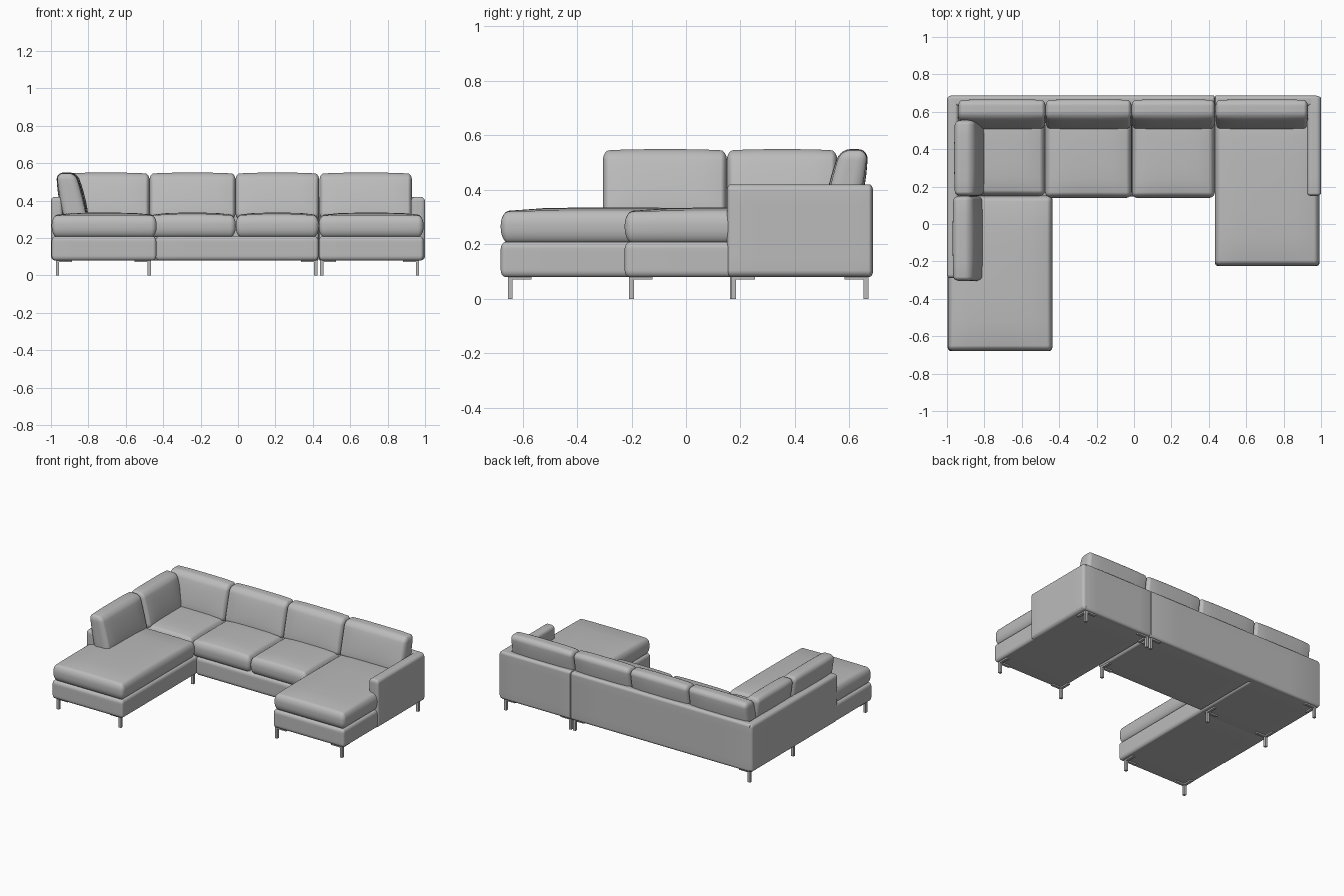
import bpy, bmesh, math
from mathutils import Vector, Matrix

if "Cube" in bpy.data.objects:
    bpy.data.objects.remove(bpy.data.objects["Cube"])


def material(name, rgb):
    m = bpy.data.materials.new(name)
    m.diffuse_color = (*rgb, 1)
    m.use_nodes = True
    m.node_tree.nodes["Principled BSDF"].inputs["Base Color"].default_value = m.diffuse_color
    return m


FABRIC = material("grey fabric", (0.5, 0.5, 0.5))
METAL = material("grey metal", (0.5, 0.5, 0.5))
ROUND, INNER = 4, 6
CELLS = 2 * ROUND + INNER


def axis_samples(half, r):
    """Positions along one axis, denser inside the rounded ends."""
    inner = half - r
    end = [inner + r * math.tan(math.pi / 4 * k / ROUND) for k in range(ROUND, 0, -1)]
    mid = [-inner + 2 * inner * k / INNER for k in range(INNER + 1)]
    return [-e for e in end] + mid + end[::-1]


def soft_box(name, lo, hi, radii, shape=None, matrix=None):
    """Box with elliptical rounded edges, optionally reshaped in its unit coordinates."""
    lo, hi = Vector(lo), Vector(hi)
    mid, half = (lo + hi) / 2, (hi - lo) / 2
    samples = [axis_samples(half[i], radii[i]) for i in range(3)]
    bm = bmesh.new()
    bmesh.ops.create_cube(bm, size=1)
    bmesh.ops.subdivide_edges(bm, edges=bm.edges[:], cuts=CELLS - 1, use_grid_fill=True)
    for v in bm.verts:
        p = Vector([samples[i][round((v.co[i] + 0.5) * CELLS)] for i in range(3)])
        core = Vector([max(-half[i] + radii[i], min(half[i] - radii[i], p[i])) for i in range(3)])
        d = Vector([(p[i] - core[i]) / radii[i] for i in range(3)]).normalized()
        p = core + Vector([d[i] * radii[i] for i in range(3)])
        if shape:
            p = shape(p, Vector([p[i] / half[i] for i in range(3)]))
        v.co = p + mid
    if matrix:
        bm.transform(matrix)
    me = bpy.data.meshes.new(name)
    bm.to_mesh(me)
    bm.free()
    me.materials.append(FABRIC)
    me.polygons.foreach_set("use_smooth", [True] * len(me.polygons))
    ob = bpy.data.objects.new(name, me)
    bpy.context.collection.objects.link(ob)
    return ob


def crown_top(p, u):
    # Seat cushion: top swells and the sides bulge a little
    if u.z > 0:
        p.z += 0.016 * u.z * (1 - u.x ** 4) * (1 - u.y ** 4) - 0.008 * u.z
    return p


def lean_back(p, u):
    # Back cushion: plump front and back, thinner and leaning at the top
    plump = (1 - u.x ** 4) * (1 - u.z ** 2)
    p.y *= 0.84 - 0.08 * u.z + 0.16 * plump
    p.y += 0.026 * (u.z + 1) - 0.004
    p.z += 0.006 * max(u.z, 0) * (1 - u.x ** 4)
    return p


# Upholstered base blocks
BASE_R = (0.018, 0.018, 0.025)
for name, x0, x1, y0, y1 in [
        ("left_chaise_base", -0.996, -0.437, -0.68, 0.15),
        ("corner_base", -0.985, -0.437, 0.12, 0.67),
        ("middle_base", -0.44, 0.43, 0.147, 0.67),
        ("right_chaise_base", 0.433, 0.992, -0.225, 0.67)]:
    soft_box(name, (x0, y0, 0.08), (x1, y1, 0.208), BASE_R)

# Seat cushions
SEAT_R = (0.03, 0.03, 0.055)
for name, x0, x1, y0, y1 in [
        ("left_chaise_cushion", -0.996, -0.435, -0.68, 0.152),
        ("corner_seat_cushion", -0.95, -0.475, 0.15, 0.62),
        ("middle_seat_cushion_a", -0.475, -0.012, 0.14, 0.62),
        ("middle_seat_cushion_b", -0.012, 0.432, 0.14, 0.62),
        ("right_chaise_cushion", 0.432, 0.992, -0.225, 0.62)]:
    soft_box(name, (x0, y0, 0.205), (x1, y1, 0.327), SEAT_R, crown_top)

# Arms and back panels
soft_box("left_arm", (-1, -0.29, 0.08), (-0.937, 0.685, 0.42), (0.02, 0.02, 0.025))
soft_box("right_arm", (0.925, 0.15, 0.08), (1, 0.685, 0.42), (0.025, 0.015, 0.025))
soft_box("back_panel_left", (-0.985, 0.63, 0.08), (0.432, 0.686, 0.42), (0.006, 0.015, 0.02))
soft_box("back_panel_right", (0.432, 0.63, 0.08), (0.98, 0.686, 0.42), (0.006, 0.015, 0.02))

# Back cushions along the rear, then the pair along the left side
BACK_R = (0.022, 0.045, 0.035)
for i, (x0, x1) in enumerate([(-0.94, -0.473), (-0.473, -0.013), (-0.013, 0.434), (0.436, 0.93)]):
    soft_box(f"rear_back_cushion_{i + 1}", (x0, 0.503, 0.30), (x1, 0.635, 0.543), BACK_R, lean_back)
quarter_turn = Matrix.Rotation(math.pi / 2, 4, "Z")
for i, (y0, y1, shift) in enumerate([(-0.305, 0.15, 0.008), (0.15, 0.555, 0)]):
    soft_box(f"side_back_cushion_{i + 1}", (y0, 0.797 + shift, 0.30), (y1, 0.93 + shift, 0.543),
             BACK_R, lean_back, quarter_turn)


def leg(name, x, y, sx, sy):
    """Square post with an L-shaped mounting plate pointing along sx and sy."""
    bm = bmesh.new()
    for cx, cy, cz, dx, dy, dz in [
            (x, y, 0.041, 0.018, 0.018, 0.082),
            (x + sx * 0.035, y, 0.076, 0.085, 0.018, 0.012),
            (x, y + sy * 0.035, 0.076, 0.018, 0.085, 0.012)]:
        bmesh.ops.create_cube(bm, size=1, matrix=Matrix.Translation((cx, cy, cz))
                              @ Matrix.Diagonal((dx, dy, dz, 1)))
    me = bpy.data.meshes.new(name)
    bm.to_mesh(me)
    bm.free()
    me.materials.append(METAL)
    bpy.context.collection.objects.link(bpy.data.objects.new(name, me))


# Legs under the corners of each section
for i, spec in enumerate([
        (-0.965, -0.645, 1, 1), (-0.475, -0.645, -1, 1), (-0.965, 0.17, 1, 1),
        (-0.475, 0.17, -1, 1), (-0.965, 0.66, 1, -1), (0.415, 0.66, -1, -1),
        (0.415, 0.175, -1, 1), (0.447, 0.66, 1, -1), (0.447, -0.2, 1, 1),
        (0.96, -0.2, -1, 1), (0.96, 0.66, -1, -1)]):
    leg(f"leg_{i + 1}", *spec)
